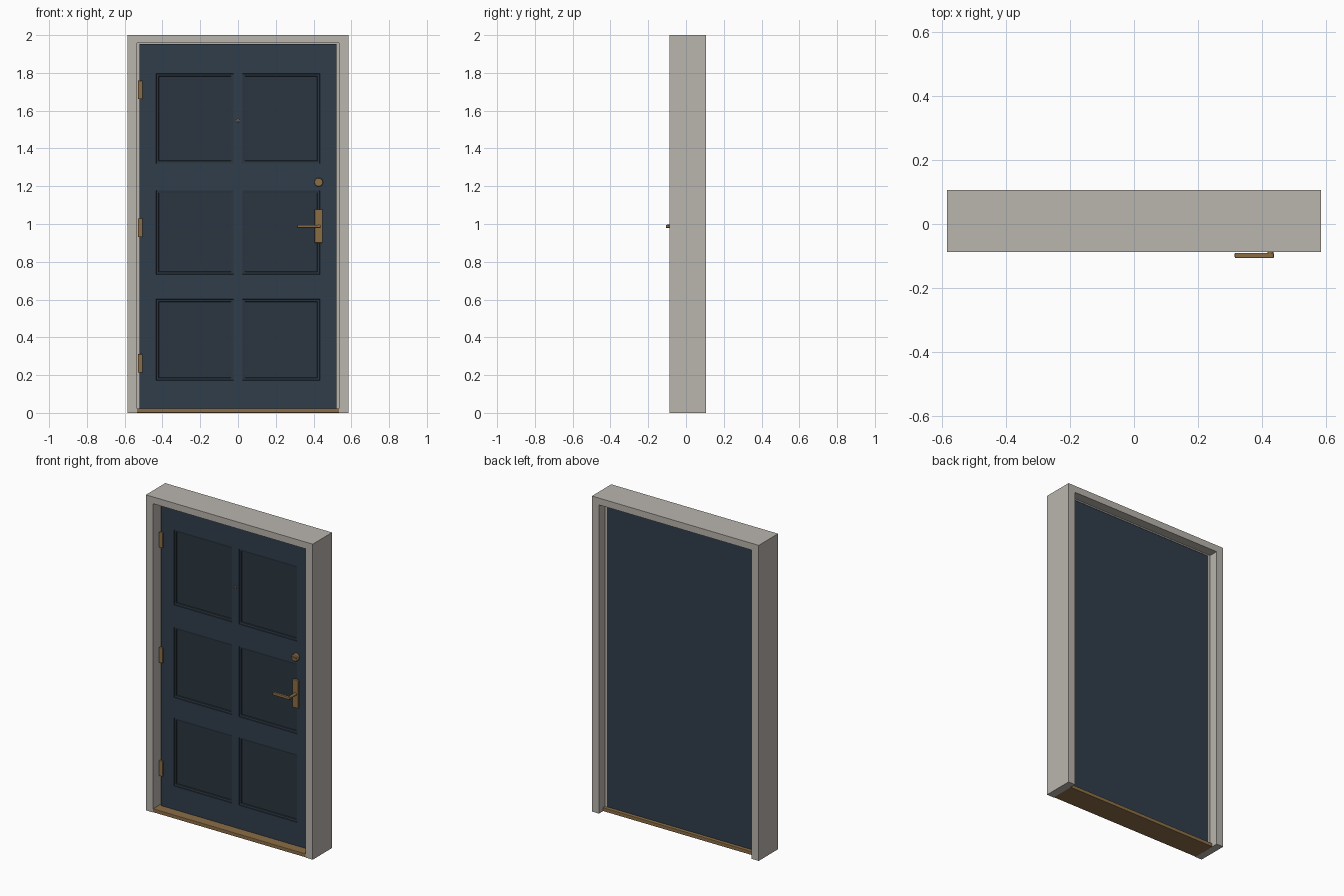
import bpy, bmesh, math

if "Cube" in bpy.data.objects:
    bpy.data.objects.remove(bpy.data.objects["Cube"])


def material(name, rgb):
    m = bpy.data.materials.new(name)
    m.diffuse_color = (*rgb, 1)
    m.use_nodes = True
    m.node_tree.nodes["Principled BSDF"].inputs["Base Color"].default_value = m.diffuse_color
    return m


FRAME = material("warm_grey", (0.49, 0.46, 0.42))
DOOR = material("dark_blue", (0.03, 0.047, 0.07))
PANEL = material("panel_blue", (0.024, 0.037, 0.052))
BRASS = material("brass", (0.26, 0.155, 0.06))


def finish(bm, name, *mats):
    bmesh.ops.recalc_face_normals(bm, faces=bm.faces)
    me = bpy.data.meshes.new(name)
    bm.to_mesh(me)
    bm.free()
    ob = bpy.data.objects.new(name, me)
    bpy.context.collection.objects.link(ob)
    for m in mats:
        me.materials.append(m)
    return ob


def box(name, x, y, z, mat, bevel=0.0):
    bm = bmesh.new()
    bmesh.ops.create_cube(bm, size=1)
    for v in bm.verts:
        for i, (lo, hi) in enumerate((x, y, z)):
            v.co[i] = hi if v.co[i] > 0 else lo
    if bevel:
        bmesh.ops.bevel(bm, geom=bm.edges[:], offset=bevel, segments=2,
                        profile=0.5, affect='EDGES')
    return finish(bm, name, mat)


def arch(name, outer, inner, z_out, z_in, z0, y0, y1, mat):
    """Three-sided surround: a U profile in xz, extruded along y."""
    pts = [(-outer, z0), (-outer, z_out), (outer, z_out), (outer, z0),
           (inner, z0), (inner, z_in), (-inner, z_in), (-inner, z0)]
    bm = bmesh.new()
    f = bm.faces.new([bm.verts.new((x, y0, z)) for x, z in pts])
    ext = bmesh.ops.extrude_face_region(bm, geom=[f])["geom"]
    for v in ext:
        if isinstance(v, bmesh.types.BMVert):
            v.co.y = y1
    return finish(bm, name, mat)


def disc(name, x, z, r, y0, y1, mat, bevel=0.0):
    bpy.ops.mesh.primitive_cylinder_add(vertices=32, radius=r, depth=abs(y1 - y0),
                                        location=(x, (y0 + y1) / 2, z),
                                        rotation=(math.pi / 2, 0, 0))
    ob = bpy.context.object
    ob.name = name
    ob.data.materials.append(mat)
    if bevel:
        b = ob.modifiers.new("bevel", 'BEVEL')
        b.width, b.segments = bevel, 2
    bpy.ops.object.shade_smooth_by_angle(angle=math.radians(35))
    return ob


# Frame, door stop and threshold
arch("door_frame", 0.585, 0.536, 2.0, 1.957, 0.0, -0.087, 0.107, FRAME)
arch("door_stop", 0.538, 0.521, 1.959, 1.949, 0.02, 0.005, 0.048, FRAME)
box("threshold", (-0.537, 0.537), (-0.086, 0.067), (0.0, 0.023), BRASS, 0.003)

# Door leaf: gridded front with recessed panels, flat back
YF, YB = -0.025, 0.045
xs = [-0.522, -0.433, -0.023, 0.023, 0.433, 0.522]
zs = [0.022, 0.172, 0.602, 0.733, 1.178, 1.32, 1.796, 1.953]
bm = bmesh.new()
grid = [[bm.verts.new((x, YF, z)) for x in xs] for z in zs]
panels = []
for j in range(len(zs) - 1):
    for i in range(len(xs) - 1):
        f = bm.faces.new((grid[j][i], grid[j][i + 1], grid[j + 1][i + 1], grid[j + 1][i]))
        if i % 2 and j % 2:
            panels.append(f)
rim = [e for e in bm.edges if e.is_boundary]
ext = bmesh.ops.extrude_edge_only(bm, edges=rim)["geom"]
for v in ext:
    if isinstance(v, bmesh.types.BMVert):
        v.co.y = YB
bmesh.ops.contextual_create(bm, geom=[e for e in ext if isinstance(e, bmesh.types.BMEdge)])
bm.normal_update()
for f in panels:
    f.material_index = 1
# stepped moulding: small step, sloped band, second step
for width, depth in ((0.001, -0.004), (0.012, -0.002), (0.002, -0.005)):
    bmesh.ops.inset_individual(bm, faces=panels, thickness=width, depth=depth,
                               use_even_offset=True)
finish(bm, "door_leaf", DOOR, PANEL)

# Hinges
for k, z in enumerate((0.262, 0.98, 1.71)):
    box(f"hinge_{k + 1}", (-0.53, -0.506), (-0.035, -0.015), (z - 0.049, z + 0.049),
        BRASS, 0.003)

# Lever handle
box("handle_plate", (0.406, 0.447), (-0.036, -0.02), (0.9, 1.078), BRASS, 0.003)
disc("handle_neck", 0.427, 0.988, 0.009, -0.1, -0.03, BRASS)
box("handle_lever", (0.315, 0.438), (-0.107, -0.09), (0.979, 0.996), BRASS, 0.004)

# Deadbolt with turn bar, and peephole
disc("deadbolt", 0.427, 1.221, 0.023, -0.045, -0.02, BRASS, 0.003)
box("deadbolt_bar", (0.412, 0.442), (-0.05, -0.04), (1.217, 1.225), BRASS, 0.001)
disc("peephole_ring", 0, 1.547, 0.009, -0.032, -0.02, BRASS, 0.002)
disc("peephole_lens", 0, 1.547, 0.004, -0.033, -0.025, PANEL)
